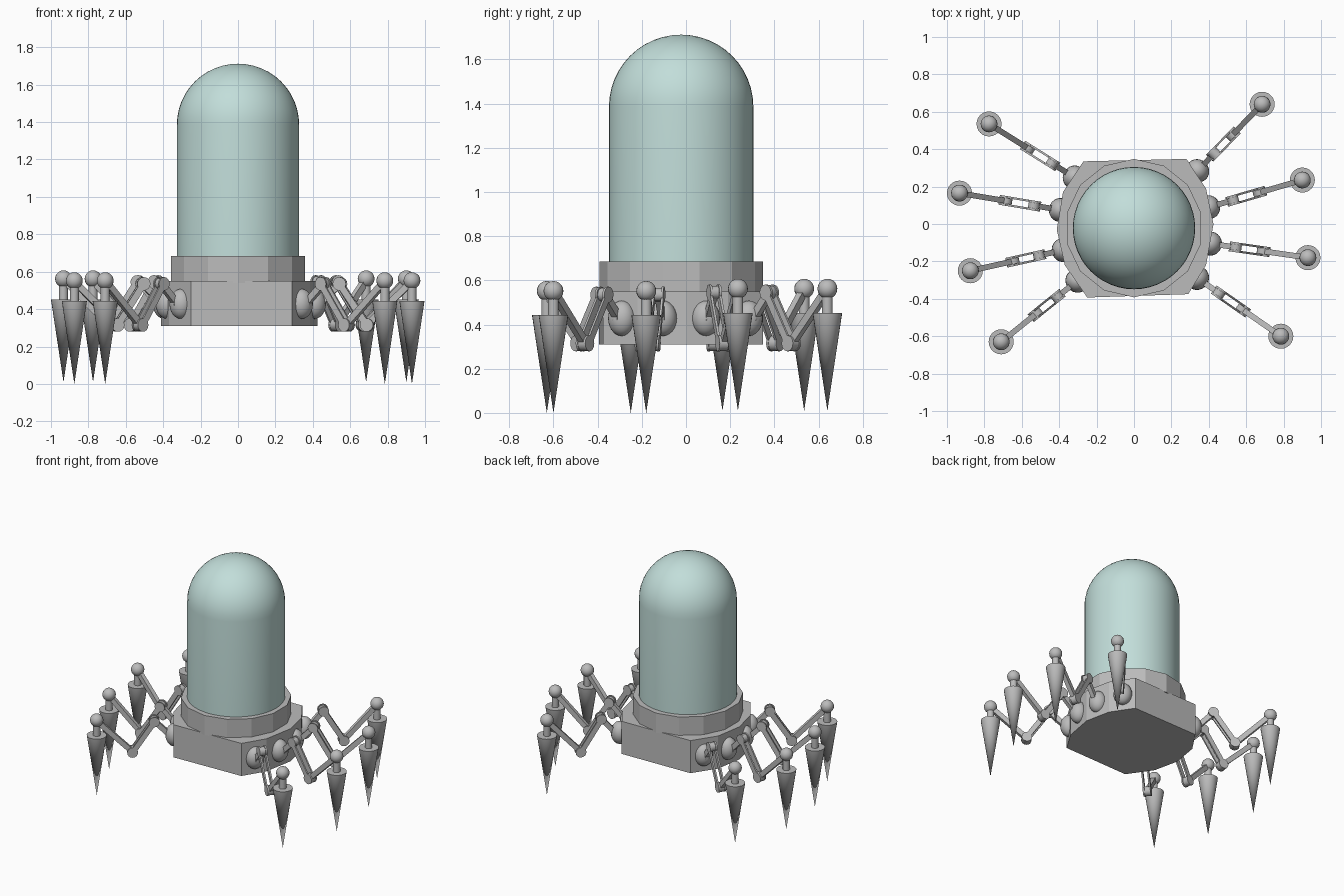
import bpy, bmesh, math
from mathutils import Matrix, Vector

if "Cube" in bpy.data.objects:
    bpy.data.objects.remove(bpy.data.objects["Cube"])


def material(name, rgb):
    m = bpy.data.materials.new(name)
    m.diffuse_color = (*rgb, 1)
    m.use_nodes = True
    m.node_tree.nodes["Principled BSDF"].inputs["Base Color"].default_value = m.diffuse_color
    return m


GREY = material("grey metal", (0.50, 0.50, 0.50))
GLASS = material("pale teal glass", (0.54, 0.73, 0.70))


def finish(name, bm, mat, smooth=None):
    bmesh.ops.recalc_face_normals(bm, faces=bm.faces)
    me = bpy.data.meshes.new(name)
    bm.to_mesh(me)
    bm.free()
    me.materials.append(mat)
    ob = bpy.data.objects.new(name, me)
    bpy.context.collection.objects.link(ob)
    if smooth:
        bpy.ops.object.select_all(action='DESELECT')
        ob.select_set(True)
        bpy.context.view_layer.objects.active = ob
        bpy.ops.object.shade_smooth_by_angle(angle=math.radians(smooth))
    return ob


def prism(bm, pts, z0, z1):
    lo = [bm.verts.new((x, y, z0)) for x, y in pts]
    hi = [bm.verts.new((x, y, z1)) for x, y in pts]
    n = len(pts)
    bm.faces.new(lo[::-1])
    bm.faces.new(hi)
    for i in range(n):
        bm.faces.new((lo[i], lo[(i + 1) % n], hi[(i + 1) % n], hi[i]))


def lathe(bm, profile, steps, centre=(0, 0)):
    """Turn a (radius, z) profile about a vertical axis."""
    vs = [bm.verts.new((r + centre[0], centre[1], z)) for r, z in profile]
    es = [bm.edges.new(p) for p in zip(vs, vs[1:])]
    bmesh.ops.spin(bm, geom=vs + es, cent=(*centre, 0), axis=(0, 0, 1),
                   angle=math.tau, steps=steps, use_merge=True)
    bmesh.ops.remove_doubles(bm, verts=bm.verts, dist=1e-4)


def link(bm, mat, a, b, y, thick, width, end):
    """Flat bar between two (along, z) joints with a round boss at each end."""
    d = Vector((b[0] - a[0], 0, b[1] - a[1]))
    mid = Vector(((a[0] + b[0]) / 2, y, (a[1] + b[1]) / 2))
    rot = Matrix.Rotation(-math.atan2(d.z, d.x), 4, 'Y')
    bmesh.ops.create_cube(bm, size=1, matrix=mat @ Matrix.Translation(mid) @ rot
                          @ Matrix.Diagonal((d.length, thick, width, 1)))
    for p in (a, b):
        bmesh.ops.create_cone(bm, cap_ends=True, segments=16, radius1=end, radius2=end, depth=thick,
                              matrix=mat @ Matrix.Translation((p[0], y, p[1]))
                              @ Matrix.Rotation(math.pi / 2, 4, 'X'))


# glass dome
bm = bmesh.new()
R, zc = 0.327, 1.385
arc = [(R * math.cos(t * math.pi / 24), zc + R * math.sin(t * math.pi / 24)) for t in range(13)]
lathe(bm, [(0, 0.64), (R, 0.64)] + arc, 48, (0, -0.022))
finish("glass_dome", bm, GLASS, 40)

# faceted collar under the dome
bm = bmesh.new()
n = 14
prism(bm, [(0.368 * math.cos(math.tau * (i + 0.5) / n), -0.022 + 0.37 * math.sin(math.tau * (i + 0.5) / n))
           for i in range(n)], 0.54, 0.685)
finish("collar", bm, GREY)

# faceted body block
bm = bmesh.new()
prism(bm, [(-0.25, -0.393), (0.29, -0.375), (0.385, -0.22), (0.425, 0.0), (0.385, 0.19), (0.28, 0.348),
           (-0.27, 0.335), (-0.38, 0.17), (-0.413, -0.03), (-0.37, -0.22)], 0.31, 0.55)
finish("body_base", bm, GREY)

# legs: name, shoulder xy, foot xy
LEGS = [
    ("left_rear", (-0.32, 0.25), (-0.775, 0.535)),
    ("left_mid_rear", (-0.395, 0.075), (-0.933, 0.165)),
    ("left_mid_front", (-0.38, -0.14), (-0.875, -0.25)),
    ("left_front", (-0.305, -0.305), (-0.71, -0.63)),
    ("right_rear", (0.34, 0.285), (0.685, 0.64)),
    ("right_mid_rear", (0.40, 0.09), (0.90, 0.235)),
    ("right_mid_front", (0.41, -0.105), (0.93, -0.18)),
    ("right_front", (0.34, -0.29), (0.785, -0.60)),
]
for name, s, f in LEGS:
    d = Vector((f[0] - s[0], f[1] - s[1]))
    L = d.length
    frame = Matrix.Translation((s[0], s[1], 0)) @ Matrix.Rotation(math.atan2(d.y, d.x), 4, 'Z')
    dz = 0.01 if f[1] > 0 else 0.0

    # shoulder ball, a little flattened along the leg
    bm = bmesh.new()
    bmesh.ops.create_uvsphere(bm, u_segments=24, v_segments=12, radius=1,
                              matrix=frame @ Matrix.Translation((0, 0, 0.428))
                              @ Matrix.Diagonal((0.06, 0.064, 0.08, 1)))
    finish(name + "_shoulder", bm, GREY, 60)

    # zigzag struts: single bar, twin plates, single bar
    hip, knee = (0.03, 0.43), (0.26 * L, 0.535 + dz)
    elbow, ankle = (0.54 * L, 0.315), (L, 0.548 + dz)
    bm = bmesh.new()
    link(bm, frame, hip, knee, 0, 0.03, 0.035, 0.03)
    for side in (-1, 1):
        link(bm, frame, knee, elbow, side * 0.021, 0.011, 0.036, 0.036)
    link(bm, frame, elbow, ankle, 0, 0.03, 0.035, 0.034)
    finish(name + "_struts", bm, GREY, 35)

    # ankle ball
    bm = bmesh.new()
    bmesh.ops.create_uvsphere(bm, u_segments=20, v_segments=10, radius=0.045,
                              matrix=Matrix.Translation((*f, 0.552 + dz)))
    finish(name + "_ankle", bm, GREY, 60)

    # neck and spike foot
    bm = bmesh.new()
    lathe(bm, [(0, 0.53 + dz), (0.024, 0.53 + dz), (0.024, 0.442 + dz), (0.067, 0.442 + dz), (0, dz)], 24, f)
    finish(name + "_spike_foot", bm, GREY, 40)
